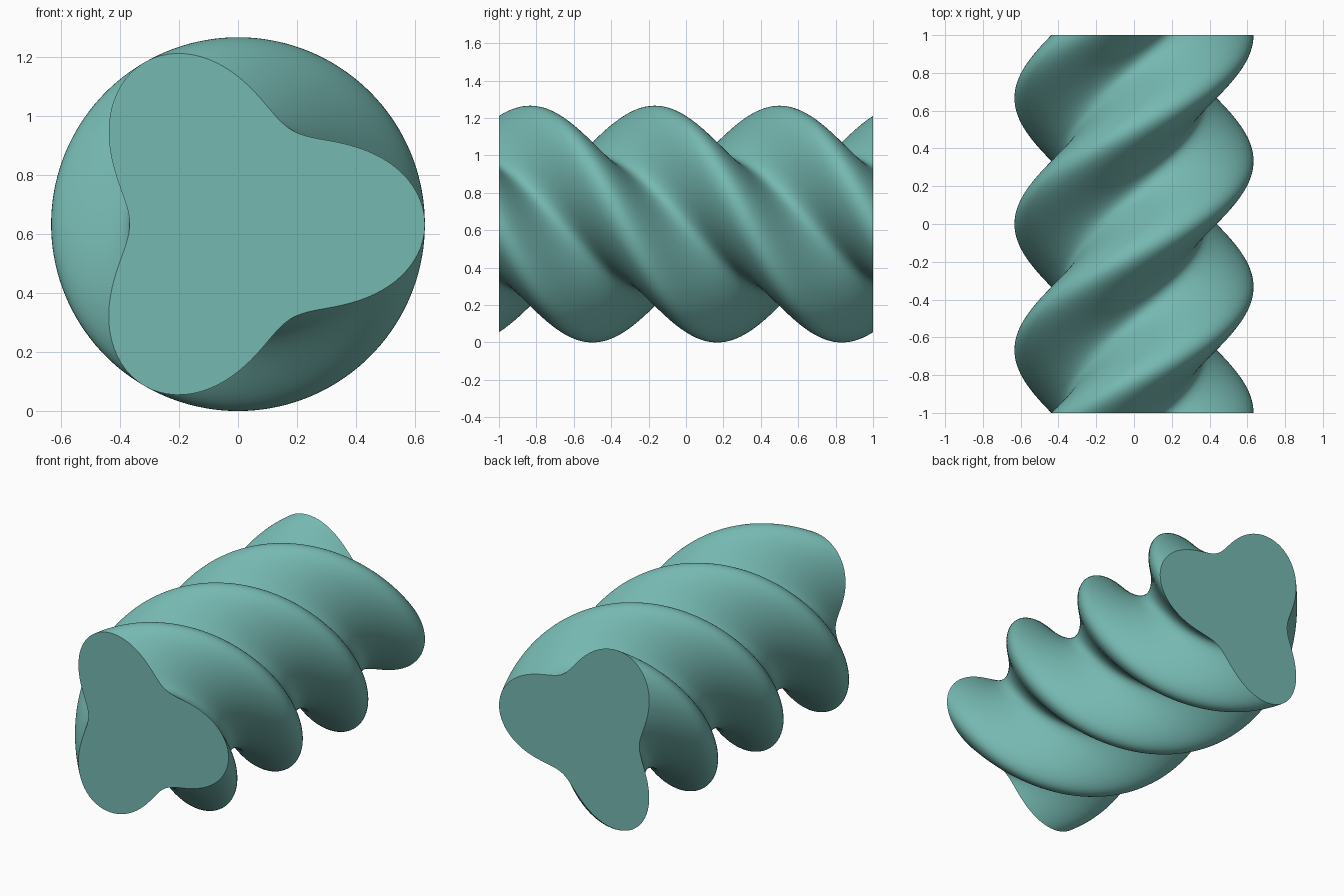
import bpy, bmesh, math

if "Cube" in bpy.data.objects:
    bpy.data.objects.remove(bpy.data.objects["Cube"])

LOBES, RADIUS, DEPTH = 3, 0.5, 0.133   # three-lobed cross-section
SIDES, STEPS = 144, 144                # points around, slices along
LENGTH, TURN = 2.0, -2 * math.pi       # one full twist along y
CENTRE_Z = RADIUS + DEPTH

bm = bmesh.new()


def ring(t):
    """One lobed cross-section, turned and placed at fraction t of the length."""
    verts = []
    for i in range(SIDES):
        a = 2 * math.pi * i / SIDES
        r = RADIUS + DEPTH * math.cos(LOBES * a)
        b = a + TURN * t
        verts.append(bm.verts.new((r * math.cos(b), LENGTH * (t - 0.5),
                                   CENTRE_Z + r * math.sin(b))))
    return verts


# Twisted wall
rings = [ring(s / STEPS) for s in range(STEPS + 1)]
for lower, upper in zip(rings, rings[1:]):
    for i in range(SIDES):
        j = (i + 1) % SIDES
        bm.faces.new((lower[i], lower[j], upper[j], upper[i]))

# Flat end caps
bm.faces.new(rings[0])
bm.faces.new(rings[-1])
bmesh.ops.recalc_face_normals(bm, faces=bm.faces[:])

mesh = bpy.data.meshes.new("twisted_rotor")
bm.to_mesh(mesh)
bm.free()
rotor = bpy.data.objects.new("twisted_rotor", mesh)
bpy.context.collection.objects.link(rotor)

# Teal finish
teal = bpy.data.materials.new("teal")
teal.diffuse_color = (0.18, 0.48, 0.44, 1)
teal.use_nodes = True
teal.node_tree.nodes["Principled BSDF"].inputs["Base Color"].default_value = teal.diffuse_color
mesh.materials.append(teal)

# Smooth wall, sharp rims at the caps
bpy.context.view_layer.objects.active = rotor
rotor.select_set(True)
bpy.ops.object.shade_smooth_by_angle(angle=math.radians(35))
